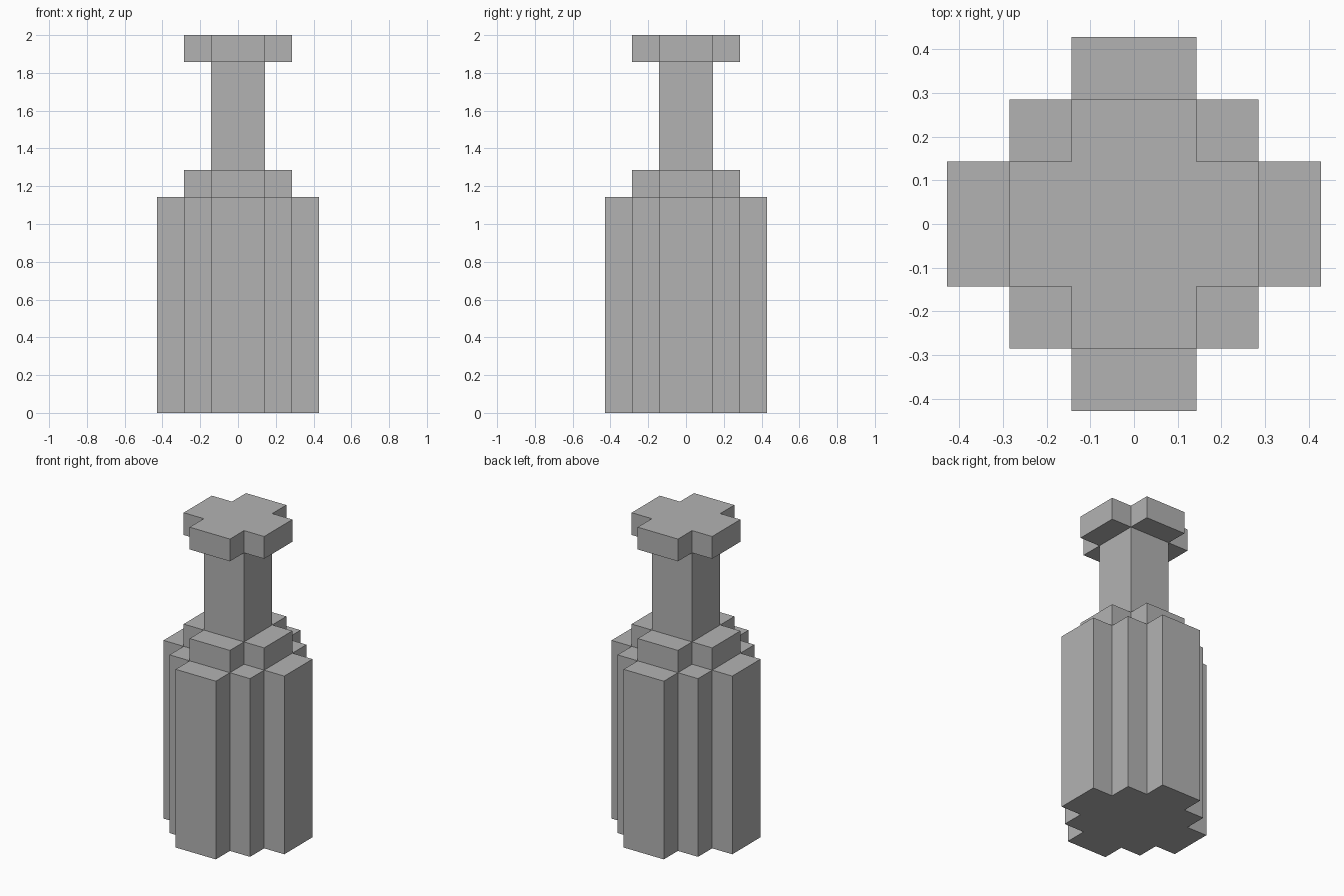
import bpy
import bmesh

cube = bpy.data.objects.get("Cube")
if cube:
    bpy.data.objects.remove(cube, do_unlink=True)

UNIT = 2 / 14  # one block of the stepped shape

grey = bpy.data.materials.new("plain_grey")
grey.use_nodes = True
colour = (0.45, 0.45, 0.45, 1)
grey.diffuse_color = colour
grey.node_tree.nodes["Principled BSDF"].inputs["Base Color"].default_value = colour


def stepped_prism(name, corner, bottom, top):
    """Repeat one corner's outline around the z axis and extrude it upward."""
    outline = []
    for _ in range(4):
        outline += corner
        corner = [(-y, x) for x, y in corner]
    bm = bmesh.new()
    base = bm.faces.new([bm.verts.new((x * UNIT, y * UNIT, bottom * UNIT))
                         for x, y in outline])
    result = bmesh.ops.extrude_face_region(bm, geom=[base], use_keep_orig=True)
    raised = [v for v in result["geom"] if isinstance(v, bmesh.types.BMVert)]
    bmesh.ops.translate(bm, verts=raised, vec=(0, 0, (top - bottom) * UNIT))
    bmesh.ops.recalc_face_normals(bm, faces=bm.faces)
    mesh = bpy.data.meshes.new(name)
    bm.to_mesh(mesh)
    bm.free()
    mesh.materials.append(grey)
    obj = bpy.data.objects.new(name, mesh)
    bpy.context.collection.objects.link(obj)
    return obj


# Corner outlines in blocks
wide_steps = [(3, 1), (2, 1), (2, 2), (1, 2), (1, 3)]
cross = [(2, 1), (1, 1), (1, 2)]
square = [(1, 1)]

# Bottle parts from the base up
stepped_prism("bottle_body", wide_steps, 0, 8)
stepped_prism("bottle_shoulder", cross, 8, 9)
stepped_prism("bottle_neck", square, 9, 13)
stepped_prism("bottle_cap", cross, 13, 14)
